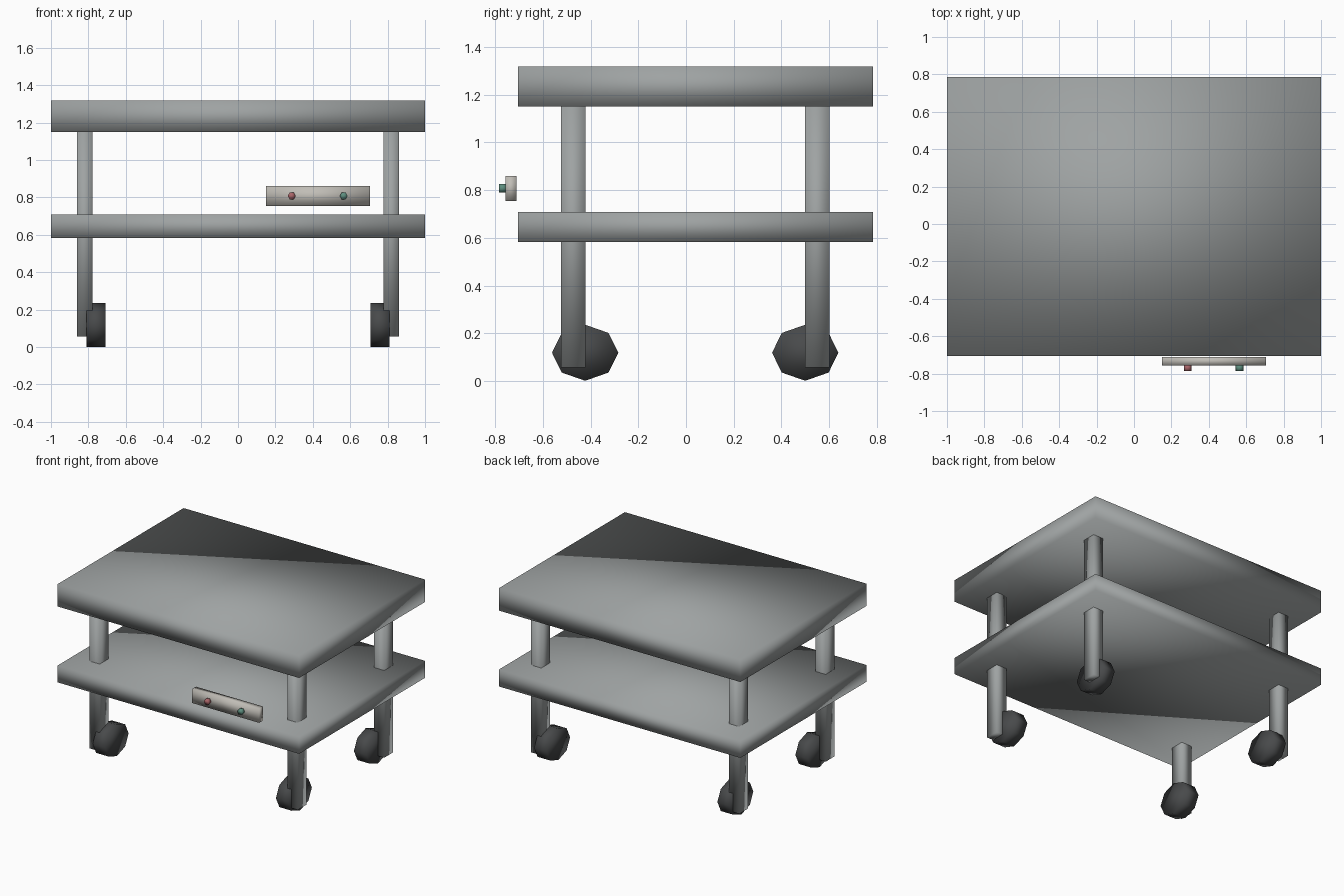
import bpy
from math import pi

if "Cube" in bpy.data.objects:
    bpy.data.objects.remove(bpy.data.objects["Cube"])


def finish(obj, name, mat_name, rgb):
    """Name, smooth shade and colour a part."""
    obj.name = name
    for p in obj.data.polygons:
        p.use_smooth = True
    mat = bpy.data.materials.get(mat_name) or bpy.data.materials.new(mat_name)
    mat.diffuse_color = (*rgb, 1)
    mat.use_nodes = True
    mat.node_tree.nodes["Principled BSDF"].inputs["Base Color"].default_value = mat.diffuse_color
    obj.data.materials.append(mat)


def box(name, lo, hi, mat_name, rgb):
    bpy.ops.mesh.primitive_cube_add(size=1, location=[(a + b) / 2 for a, b in zip(lo, hi)])
    obj = bpy.context.object
    obj.scale = [b - a for a, b in zip(lo, hi)]
    bpy.ops.object.transform_apply(location=False, rotation=False, scale=True)
    finish(obj, name, mat_name, rgb)


def cylinder(name, sides, radius, depth, loc, rot, z_scale, mat_name, rgb):
    bpy.ops.mesh.primitive_cylinder_add(vertices=sides, radius=radius, depth=depth,
                                        location=loc, rotation=rot)
    obj = bpy.context.object
    bpy.ops.object.transform_apply(location=False, rotation=True, scale=False)
    obj.scale.z = z_scale
    bpy.ops.object.transform_apply(location=False, rotation=False, scale=True)
    finish(obj, name, mat_name, rgb)


STEEL = ("steel_grey", (0.345, 0.365, 0.365))
RUBBER = ("dark_rubber", (0.065, 0.068, 0.07))

# Table top and lower shelf
box("table_top", (-1, -0.705, 1.15), (1, 0.785, 1.318), *STEEL)
box("lower_shelf", (-1, -0.705, 0.582), (1, 0.785, 0.709), *STEEL)

# Square legs with a wheel on the inner side of each
for side, sx in (("left", -1), ("right", 1)):
    for end, leg_y, wheel_y in (("front", -0.473, -0.423), ("back", 0.55, 0.50)):
        x = sx * 0.82
        box(f"{end}_{side}_leg", (x - 0.042, leg_y - 0.051, 0.056),
            (x + 0.042, leg_y + 0.051, 1.155), *STEEL)
        cylinder(f"{end}_{side}_wheel", 8, 0.139, 0.103, (sx * 0.759, wheel_y, 0.118),
                 (0, pi / 2, 0), 0.845, *RUBBER)

# Control panel with two hexagonal buttons
box("control_panel", (0.15, -0.757, 0.755), (0.705, -0.711, 0.86),
    "beige", (0.53, 0.51, 0.47))
for name, x, rgb in (("red_button", 0.287, (0.40, 0.13, 0.14)),
                     ("green_button", 0.565, (0.11, 0.27, 0.21))):
    cylinder(name, 6, 0.021, 0.032, (x, -0.769, 0.808), (pi / 2, pi / 6, 0), 1,
             name + "_paint", rgb)
